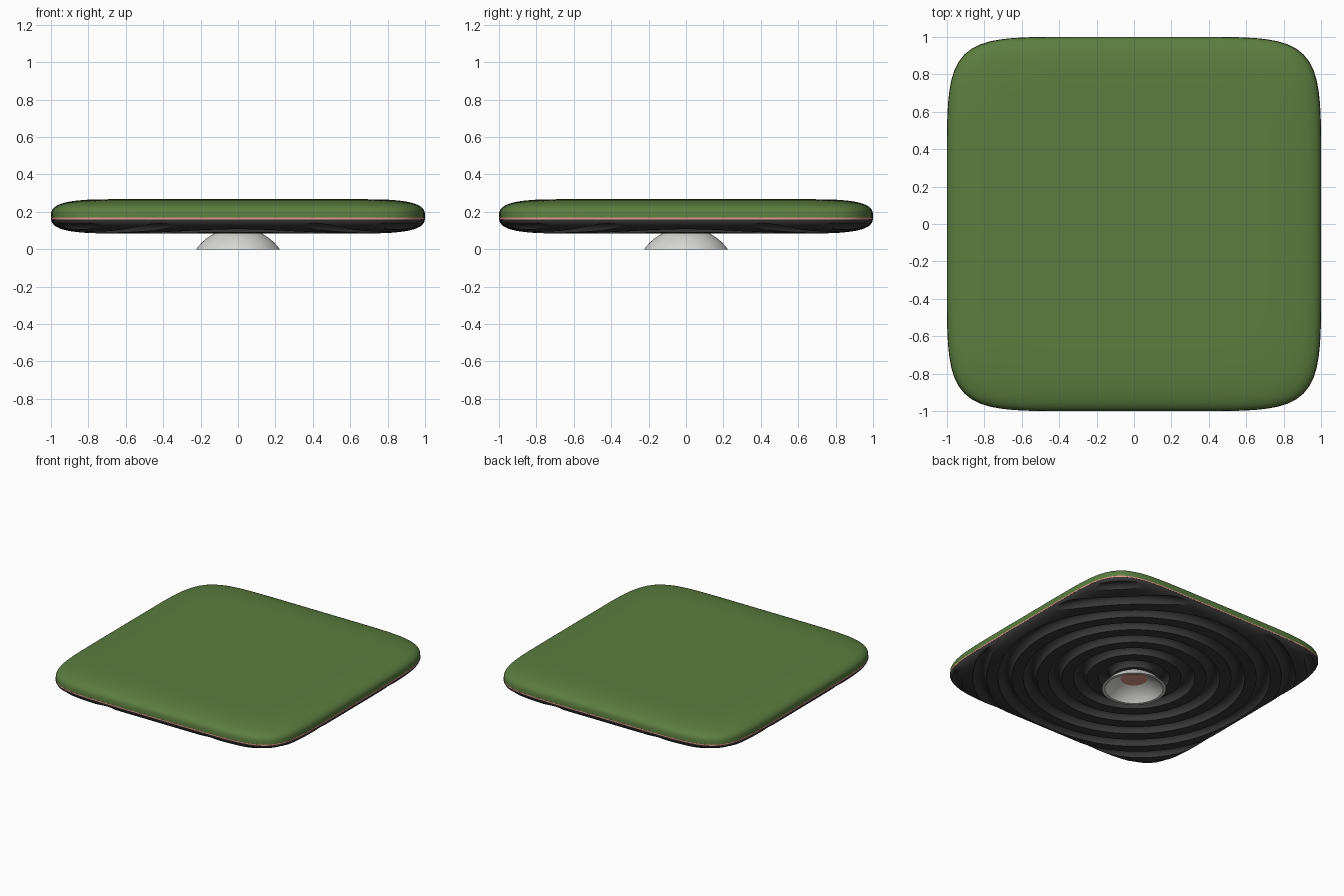
import bpy, bmesh, math

if "Cube" in bpy.data.objects:
    bpy.data.objects.remove(bpy.data.objects["Cube"])

def mat(name, col):
    m = bpy.data.materials.new(name)
    m.diffuse_color = (*col, 1)
    m.use_nodes = True
    m.node_tree.nodes["Principled BSDF"].inputs["Base Color"].default_value = m.diffuse_color
    return m

GREEN = mat("moss_green", (0.105, 0.205, 0.05))
DARK = mat("charcoal", (0.04, 0.04, 0.04))
PINK = mat("salmon", (0.72, 0.33, 0.26))
GREY = mat("light_grey", (0.68, 0.68, 0.66))

MID, HALF, CORE = 0.176, 0.0915, 0.65

def squircle(t, n=7.0):
    c, s = math.cos(t), math.sin(t)
    r = (abs(c) ** n + abs(s) ** n) ** (-1 / n)
    return r * c, r * s

def circle(t):
    return math.cos(t), math.sin(t)

def loft(name, profile, material, plan, segs=160, closed=False):
    """Stack of scaled outlines; capped, or closed back on itself."""
    bm = bmesh.new()
    rings = []
    for r, z in profile:
        ring = []
        for i in range(segs):
            x, y = plan(2 * math.pi * i / segs)
            ring.append(bm.verts.new((x * r, y * r, z)))
        rings.append(ring)
    pairs = list(zip(rings, rings[1:]))
    if closed:
        pairs.append((rings[-1], rings[0]))
    else:
        bm.faces.new(rings[0])
        bm.faces.new(rings[-1])
    for a, b in pairs:
        for i in range(segs):
            j = (i + 1) % segs
            bm.faces.new((a[i], a[j], b[j], b[i]))
    bmesh.ops.recalc_face_normals(bm, faces=bm.faces)
    me = bpy.data.meshes.new(name)
    bm.to_mesh(me)
    bm.free()
    me.materials.append(material)
    ob = bpy.data.objects.new(name, me)
    bpy.context.collection.objects.link(ob)
    return ob

def activate(ob):
    bpy.ops.object.select_all(action='DESELECT')
    ob.select_set(True)
    bpy.context.view_layer.objects.active = ob

def smooth(ob):
    activate(ob)
    bpy.ops.object.shade_smooth_by_angle(angle=math.radians(35))

def edge_profile(sign, seam):
    """Soft rounded rim from the seam to the flat face."""
    pts = [(1.0, seam)]
    for k in range(1, 17):
        a = math.pi / 2 * k / 16
        z = MID + sign * HALF * math.sin(a) ** (2 / 3)
        if (z - seam) * sign > 0.002:
            pts.append((CORE + (1 - CORE) * max(math.cos(a), 0) ** (2 / 3), z))
    return pts

# upper pad, seam line and lower base
smooth(loft("top_pad", edge_profile(1, 0.168), GREEN, squircle))
smooth(loft("seam_band", [(1.001, 0.160), (1.001, 0.169)], PINK, squircle))
base = loft("grooved_base", edge_profile(-1, 0.161), DARK, squircle)

# concentric grooves in the underside
for k in range(7):
    R, w = 0.2 + 0.174 * k, 0.048
    tube = [(R + w * math.cos(2 * math.pi * i / 16), 0.092 + w * math.sin(2 * math.pi * i / 16))
            for i in range(16)]
    cutter = loft("groove_cutter", tube, DARK, circle, 128, closed=True)
    cutter.hide_render = True
    mod = base.modifiers.new("groove", 'BOOLEAN')
    mod.operation, mod.solver, mod.object = 'DIFFERENCE', 'EXACT', cutter
    activate(base)
    bpy.ops.object.modifier_apply(modifier=mod.name)
    bpy.data.objects.remove(cutter, do_unlink=True)
smooth(base)

# hollow domed foot, open at the bottom
def arc(rad, c, top):
    return [(math.sqrt(rad ** 2 - (c + top * i / 8) ** 2), top * i / 8) for i in range(9)]

outer = arc(0.273, 0.157, 0.098)
inner = arc(0.256, 0.157, 0.084)
smooth(loft("dome_foot", outer + inner[::-1], GREY, circle, 64, closed=True))

# coloured disc inside the foot
loft("inner_disc", [(0.115, 0.081), (0.115, 0.087)], PINK, circle, 64)
